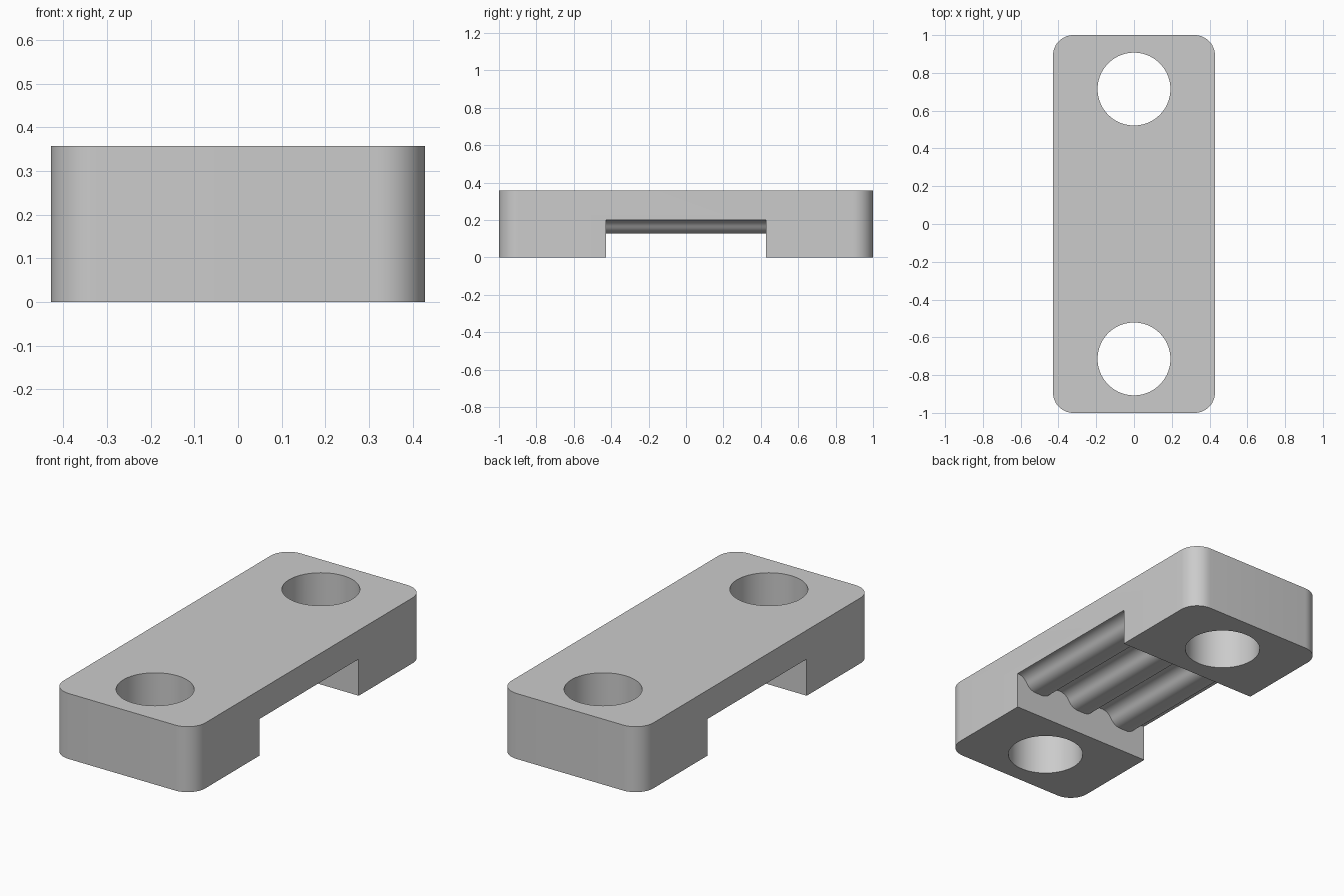
import bpy, bmesh
from math import sin, cos, pi, radians

cube = bpy.data.objects.get("Cube")
if cube:
    bpy.data.objects.remove(cube, do_unlink=True)

U = 1 / 14                      # design module
W, L, H = 6 * U, 14 * U, 5 * U  # half width, half length, height
CORNER, HOLE_R, HOLE_Y = 1.5 * U, 2.7 * U, 10 * U
CEILING, NOTCH = 2.8 * U, 6 * U

grey = bpy.data.materials.new("plain grey")
grey.use_nodes = True
colour = (0.6, 0.6, 0.6, 1)
grey.diffuse_color = colour
grey.node_tree.nodes["Principled BSDF"].inputs["Base Color"].default_value = colour


def prism(name, points, offset):
    """Extrude a closed outline of 3D points along an offset."""
    bm = bmesh.new()
    face = bm.faces.new([bm.verts.new(p) for p in points])
    ext = bmesh.ops.extrude_face_region(bm, geom=[face])
    verts = [g for g in ext["geom"] if isinstance(g, bmesh.types.BMVert)]
    bmesh.ops.translate(bm, verts=verts, vec=offset)
    bmesh.ops.recalc_face_normals(bm, faces=bm.faces)
    mesh = bpy.data.meshes.new(name)
    bm.to_mesh(mesh)
    bm.free()
    mesh.materials.append(grey)
    obj = bpy.data.objects.new(name, mesh)
    bpy.context.collection.objects.link(obj)
    return obj


def arc(cx, cy, r, start, end, n):
    return [(cx + r * cos(radians(start + (end - start) * i / n)),
             cy + r * sin(radians(start + (end - start) * i / n))) for i in range(n + 1)]


# Clamp body: a rounded rectangular block
outline = []
for sx, sy, a in ((1, 1, 0), (-1, 1, 90), (-1, -1, 180), (1, -1, 270)):
    outline += arc(sx * (W - CORNER), sy * (L - CORNER), CORNER, a, a + 90, 12)
body = prism("clamp_body", [(x, y, 0) for x, y in outline], (0, 0, H))

# Bolt hole cutters
cutters = []
for side, y in (("front", -HOLE_Y), ("back", HOLE_Y)):
    ring = arc(0, y, HOLE_R, 0, 360, 72)[:-1]
    cutters.append(prism(side + "_hole_cutter", [(x, v, -U) for x, v in ring], (0, 0, H + 2 * U)))

# Notch cutter: grooves of 60 degree arcs blending into the narrow lands
wave = []
for k in range(4):
    c = -W + k * 4 * U
    dx = 2 * U * sin(pi / 3)
    left = arc(c - dx, CEILING, U, 90, 30, 8)
    groove = arc(c, CEILING - U, U, 150, 30, 16)
    right = arc(c + dx, CEILING, U, 150, 90, 8)
    # lands bulge downwards, so their arcs are mirrored in height
    left = [(x, 2 * CEILING - z) for x, z in left]
    right = [(x, 2 * CEILING - z) for x, z in right]
    wave += left[:-1] + groove + right[1:]
wave = [p for p in wave if -W - 1e-5 <= p[0] <= W + 1e-5]
section = [(-W - U, -U), (-W - U, CEILING)] + wave + [(W + U, CEILING), (W + U, -U)]
cutters.append(prism("notch_cutter", [(x, -NOTCH, z) for x, z in section], (0, 2 * NOTCH, 0)))

# Cut, then drop the cutters
for cutter in cutters:
    mod = body.modifiers.new(cutter.name, "BOOLEAN")
    mod.operation, mod.solver, mod.object = "DIFFERENCE", "EXACT", cutter
    cutter.hide_render = True
bpy.ops.object.select_all(action="DESELECT")
bpy.context.view_layer.objects.active = body
body.select_set(True)
for mod in list(body.modifiers):
    bpy.ops.object.modifier_apply(modifier=mod.name)
for cutter in cutters:
    bpy.data.objects.remove(cutter, do_unlink=True)

bpy.ops.object.shade_smooth_by_angle(angle=radians(30))
